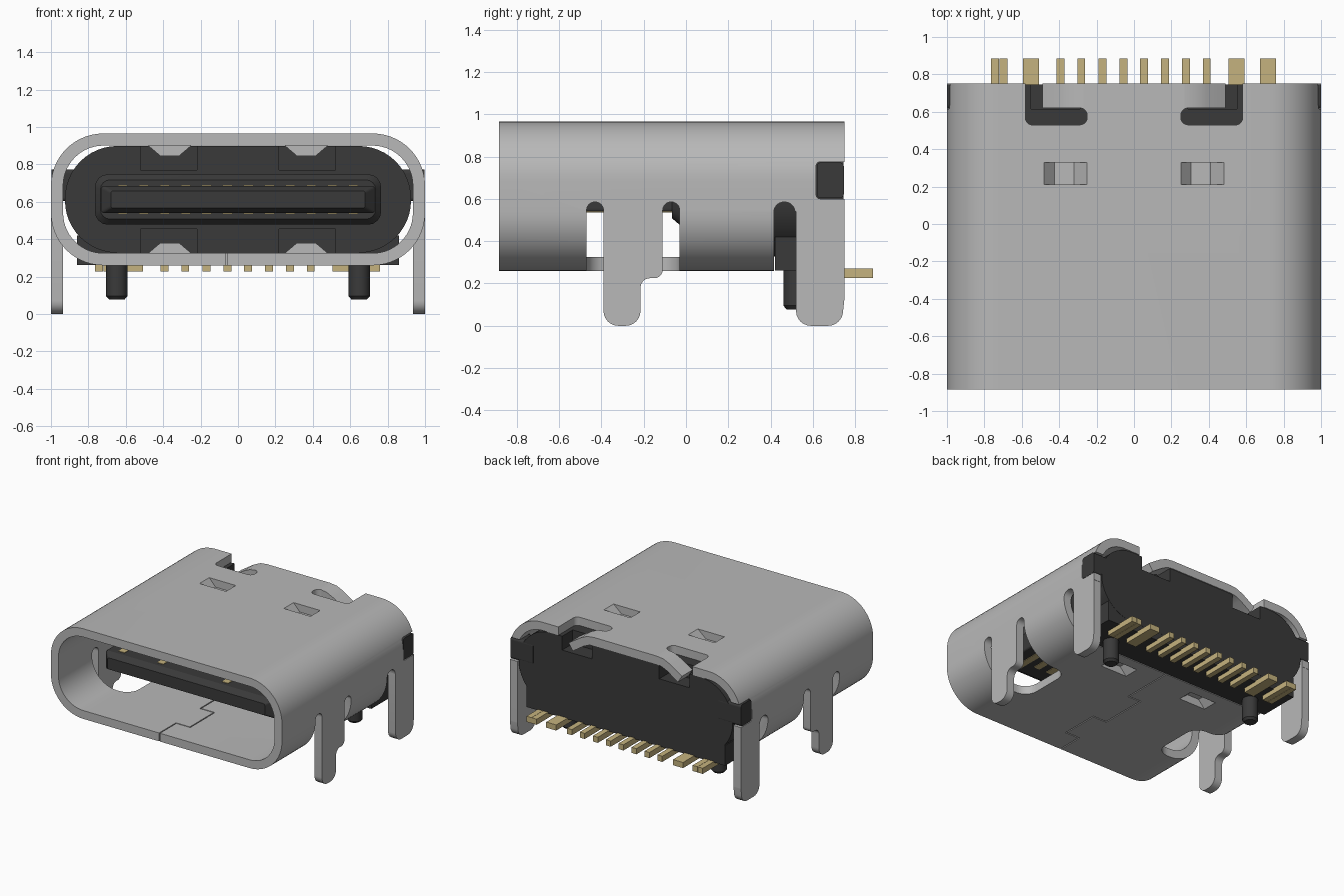
import bpy, bmesh, math
from mathutils import Vector

if "Cube" in bpy.data.objects:
    bpy.data.objects.remove(bpy.data.objects["Cube"], do_unlink=True)


def material(name, rgb, metallic=0.0):
    m = bpy.data.materials.new(name)
    m.use_nodes = True
    m.diffuse_color = (*rgb, 1)
    m.node_tree.nodes["Principled BSDF"].inputs["Base Color"].default_value = (*rgb, 1)
    return m


STEEL = material("brushed steel grey", (0.48, 0.48, 0.48))
PLASTIC = material("black plastic", (0.042, 0.042, 0.042))
GOLD = material("contact gold", (0.56, 0.45, 0.21))


def fillet(corners, seg=6):
    """Polygon from (u, v, radius) corners, each rounded by an arc."""
    out = []
    for i, (u, v, r) in enumerate(corners):
        p = Vector((u, v))
        if r == 0:
            out.append((u, v))
            continue
        a = (Vector(corners[i - 1][:2]) - p).normalized()
        b = (Vector(corners[(i + 1) % len(corners)][:2]) - p).normalized()
        half = a.angle(b) / 2
        c = p + (a + b).normalized() * (r / math.sin(half))
        s, e = p + a * (r / math.tan(half)) - c, p + b * (r / math.tan(half)) - c
        turn = s.angle_signed(e)
        for k in range(seg + 1):
            t = -turn * k / seg
            out.append((c.x + s.x * math.cos(t) - s.y * math.sin(t),
                        c.y + s.x * math.sin(t) + s.y * math.cos(t)))
    return out


def rrect(u0, u1, v0, v1, r, seg=6):
    return fillet([(u0, v0, r), (u1, v0, r), (u1, v1, r), (u0, v1, r)], seg)


PLACE = {"x": lambda u, v, w: (w, u, v),
         "y": lambda u, v, w: (u, w, v),
         "z": lambda u, v, w: (u, v, w)}


def loft(name, sections, axis, mat):
    """Solid through (position, outline) sections along an axis."""
    bm = bmesh.new()
    rings = [[bm.verts.new(PLACE[axis](u, v, w)) for u, v in pts] for w, pts in sections]
    n = len(rings[0])
    for a, b in zip(rings, rings[1:]):
        for i in range(n):
            bm.faces.new((a[i], a[(i + 1) % n], b[(i + 1) % n], b[i]))
    bm.faces.new(rings[0])
    bm.faces.new(rings[-1])
    bmesh.ops.recalc_face_normals(bm, faces=bm.faces[:])
    me = bpy.data.meshes.new(name)
    bm.to_mesh(me)
    bm.free()
    me.materials.append(mat)
    ob = bpy.data.objects.new(name, me)
    bpy.context.collection.objects.link(ob)
    return ob


def prism(name, pts, axis, a, b, mat=STEEL):
    return loft(name, [(a, pts), (b, pts)], axis, mat)


def box(name, x0, x1, y0, y1, z0, z1, mat=STEEL):
    return prism(name, [(x0, y0), (x1, y0), (x1, y1), (x0, y1)], "z", z0, z1, mat)


def activate(ob):
    bpy.ops.object.select_all(action="DESELECT")
    ob.select_set(True)
    bpy.context.view_layer.objects.active = ob


def cut(ob, cutters):
    activate(ob)
    for c in cutters:
        m = ob.modifiers.new("cut", "BOOLEAN")
        m.operation, m.solver, m.object = "DIFFERENCE", "EXACT", c
        bpy.ops.object.modifier_apply(modifier=m.name)
        bpy.data.objects.remove(c, do_unlink=True)


def smooth(ob):
    activate(ob)
    bpy.ops.object.shade_smooth_by_angle(angle=math.radians(30))


def flip(pts, s):
    return [(s * u, v) for u, v in pts]


# Shell tube with its openings
shell = prism("shell", rrect(-1, 1, 0.26, 0.965, 0.28, 14), "y", -0.885, 0.75)
cuts = [prism("bore", rrect(-0.935, 0.935, 0.325, 0.9, 0.215, 14), "y", -1, 1)]
front_slots = fillet([(-0.47, 0.2, 0), (-0.47, 0.585, 0.039), (-0.39, 0.585, 0.039),
                      (-0.39, 0.54, 0), (-0.11, 0.54, 0), (-0.11, 0.585, 0.039),
                      (-0.03, 0.585, 0.039), (-0.03, 0.2, 0)])
rear_slot = fillet([(0.415, 0.2, 0), (0.415, 0.585, 0.048), (0.515, 0.585, 0.048),
                    (0.515, 0.54, 0), (0.8, 0.54, 0), (0.8, 0.2, 0)])
cuts.append(prism("rear_cutter", rear_slot, "x", -1.1, 1.1))
floor_window = fillet([(0.6, -0.47, 0.1), (1.1, -0.47, 0), (1.1, -0.03, 0), (0.6, -0.03, 0.1)])
top_notch = fillet([(0.58, 0.53, 0.035), (0.25, 0.53, 0.04), (0.25, 0.62, 0.04),
                    (0.27, 0.62, 0), (0.27, 0.8, 0), (0.58, 0.8, 0)])
for s in (-1, 1):
    cuts += [prism("slot_cutter", front_slots, "x", s * 0.85, s * 1.1),
             prism("window_cutter", flip(floor_window, s), "z", 0.2, 0.4),
             prism("notch_cutter", flip(top_notch, s), "z", 0.85, 1.1),
             prism("tab_cutter", rrect(0.615, 0.8, 0.6, 0.775, 0.02), "x", s * 0.9, s * 1.1)]
    for z0, z1 in ((0.2, 0.36), (0.86, 1.1)):
        c = s * 0.365
        cuts.append(box("dimple_cutter", c - 0.115, c + 0.115, 0.21, 0.33, z0, z1))

# Interlocking seam in the shell floor
seam = [(-0.06, -0.95), (-0.06, -0.68), (0.06, -0.68), (0.06, -0.38), (-0.06, -0.38),
        (-0.06, 0.0), (0.05, 0.0), (0.05, 0.5)]
g = 0.004
for (xa, ya), (xb, yb) in zip(seam, seam[1:]):
    cuts.append(box("seam_cutter", min(xa, xb) - g, max(xa, xb) + g,
                    min(ya, yb) - g, max(ya, yb) + g, 0.2, 0.345))
cut(shell, cuts)
smooth(shell)

# Pressed-in spring dimples, top and bottom
dimple = [(-0.115, 0.965), (-0.06, 0.905), (0.045, 0.905), (0.115, 0.965),
          (0.115, 0.9), (0.05, 0.845), (-0.05, 0.845), (-0.115, 0.9)]
for s, side in ((-1, "right"), (1, "left")):
    top = [(u + s * 0.365, v) for u, v in dimple]
    prism(f"top_dimple_{side}", top, "y", 0.21, 0.33)
    prism(f"bottom_dimple_{side}", [(u, 1.225 - v) for u, v in top], "y", 0.21, 0.33)

# Legs, bent flap ends, side tabs and locating pegs
front_leg = fillet([(-0.39, 0.54, 0), (-0.39, 0.0, 0.07), (-0.215, 0.0, 0.07),
                    (-0.215, 0.225, 0.045), (-0.11, 0.225, 0.04), (-0.11, 0.54, 0)])
rear_leg = fillet([(0.52, 0.54, 0), (0.52, 0.0, 0.07), (0.735, 0.0, 0.07),
                   (0.748, 0.12, 0.05), (0.748, 0.54, 0)])
wing = [(0.27, 0.965), (0.33, 0.958), (0.39, 0.93), (0.49, 0.865),
        (0.455, 0.81), (0.36, 0.873), (0.31, 0.895), (0.27, 0.9)]
for s, side in ((-1, "right"), (1, "left")):
    smooth(prism(f"front_leg_{side}", front_leg, "x", s * 0.935, s))
    smooth(prism(f"rear_leg_{side}", rear_leg, "x", s * 0.935, s))
    smooth(prism(f"flap_end_{side}", flip(wing, s), "y", 0.62, 0.75))
    prism(f"side_tab_{side}", rrect(0.618, 0.746, 0.603, 0.772, 0.02), "x",
          s * 0.8, s * 0.998, PLASTIC)

    def disc(r):
        return [(s * 0.648 + r * math.cos(k * math.pi / 12),
                 0.517 + r * math.sin(k * math.pi / 12)) for k in range(24)]
    smooth(loft(f"peg_{side}", [(0.078, disc(0.042)), (0.095, disc(0.057)),
                                (0.35, disc(0.057))], "z", PLASTIC))

# Plastic body with pockets, and its foot
body = prism("body", rrect(-0.925, 0.925, 0.327, 0.898, 0.28, 12), "y", 0.1, 0.745, PLASTIC)
pockets = []
for s in (-1, 1):
    x0, x1 = sorted((s * 0.22, s * 0.52))
    pockets += [box("pocket_cutter", x0, x1, 0.0, 0.37, 0.77, 1, PLASTIC),
                box("pocket_cutter", x0, x1, 0.0, 0.37, 0.2, 0.455, PLASTIC)]
    x0, x1 = sorted((s * 0.29, s * 0.55))
    pockets.append(box("pocket_cutter", x0, x1, 0.615, 0.8, 0.79, 1, PLASTIC))
cut(body, pockets)
smooth(body)
box("body_foot", -0.86, 0.86, 0.42, 0.744, 0.262, 0.42, PLASTIC)

# Tongue and its thicker root


def section(hw, hh, r):
    return rrect(-hw, hw, 0.612 - hh, 0.612 + hh, r, 4)


smooth(loft("tongue_root", [(-0.065, section(0.735, 0.105, 0.05)),
                            (-0.03, section(0.765, 0.135, 0.07)),
                            (0.15, section(0.765, 0.135, 0.07))], "y", PLASTIC))
loft("tongue", [(-0.64, section(0.68, 0.045, 0.012)), (-0.59, section(0.73, 0.073, 0.015)),
                (0.0, section(0.73, 0.073, 0.015))], "y", PLASTIC)

# Contact strips on both faces of the tongue; four are longer
for i in range(12):
    x = (i - 5.5) * 0.112
    y0 = -0.56 if i in (0, 3, 8, 11) else -0.48
    for label, z in (("top", 0.685), ("bottom", 0.539)):
        box(f"contact_{label}_{i + 1}", x - 0.026, x + 0.026, y0, -0.05, z - 0.004, z + 0.004, GOLD)

# Solder pins along the back
pins = [(0.055, 0.042), (0.167, 0.042), (0.28, 0.042), (0.391, 0.042),
        (0.549, 0.086), (0.696, 0.043), (0.741, 0.043)]
for s, side in ((-1, "right"), (1, "left")):
    for i, (x, w) in enumerate(pins):
        c = s * x - 0.002
        box(f"pin_{side}_{i + 1}", c - w / 2, c + w / 2, 0.62, 0.885, 0.226, 0.27, GOLD)
